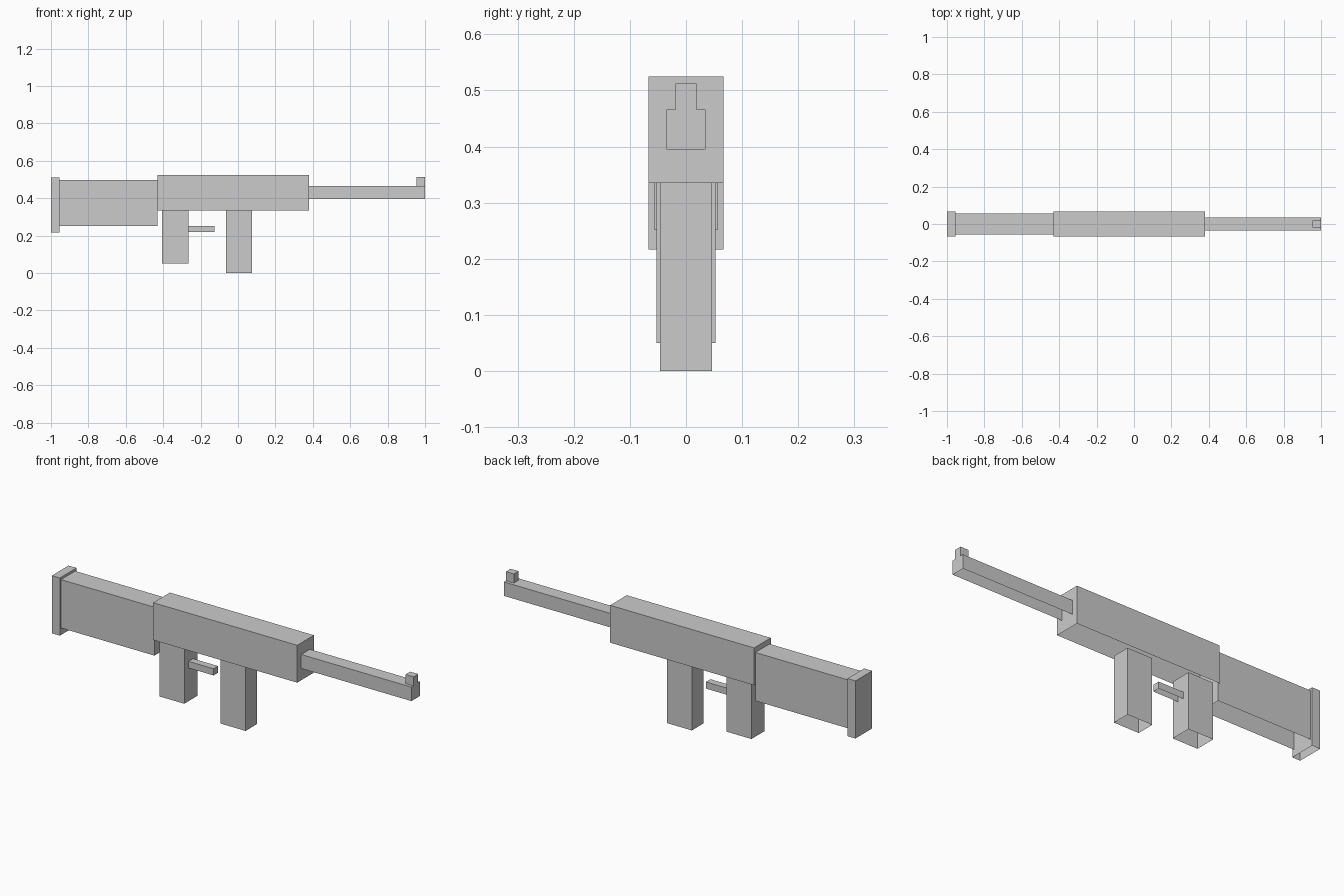
import bpy, bmesh

if "Cube" in bpy.data.objects:
    bpy.data.objects.remove(bpy.data.objects["Cube"])

# One flat grey for the whole model
grey = bpy.data.materials.new("light_grey")
grey.diffuse_color = (0.6, 0.6, 0.6, 1.0)
grey.use_nodes = True
grey.node_tree.nodes["Principled BSDF"].inputs["Base Color"].default_value = grey.diffuse_color


def open_box(name, x0, x1, z0, z1, half_width):
    """Box centred on y = 0, with its underside left open."""
    bm = bmesh.new()
    bmesh.ops.create_cube(bm, size=1.0)
    for v in bm.verts:
        v.co.x = x0 if v.co.x < 0 else x1
        v.co.y = -half_width if v.co.y < 0 else half_width
        v.co.z = z0 if v.co.z < 0 else z1
    bm.normal_update()
    bottom = [f for f in bm.faces if f.normal.z < -0.9]
    bmesh.ops.delete(bm, geom=bottom, context='FACES_ONLY')
    mesh = bpy.data.meshes.new(name)
    bm.to_mesh(mesh)
    bm.free()
    mesh.materials.append(grey)
    obj = bpy.data.objects.new(name, mesh)
    bpy.context.collection.objects.link(obj)
    return obj


# Main body
open_box("receiver", -0.43, 0.38, 0.335, 0.525, 0.067)

# Rear stock and its end plate
open_box("stock", -0.955, -0.43, 0.252, 0.498, 0.057)
open_box("butt_plate", -1.0, -0.955, 0.217, 0.51, 0.067)

# Barrel with front sight
open_box("barrel", 0.38, 1.0, 0.395, 0.466, 0.035)
open_box("front_sight", 0.955, 1.0, 0.466, 0.512, 0.019)

# Parts hanging below the body
open_box("grip", -0.405, -0.265, 0.05, 0.335, 0.053)
open_box("magazine", -0.065, 0.075, 0.0, 0.335, 0.046)
open_box("trigger_guard", -0.265, -0.125, 0.218, 0.252, 0.018)
